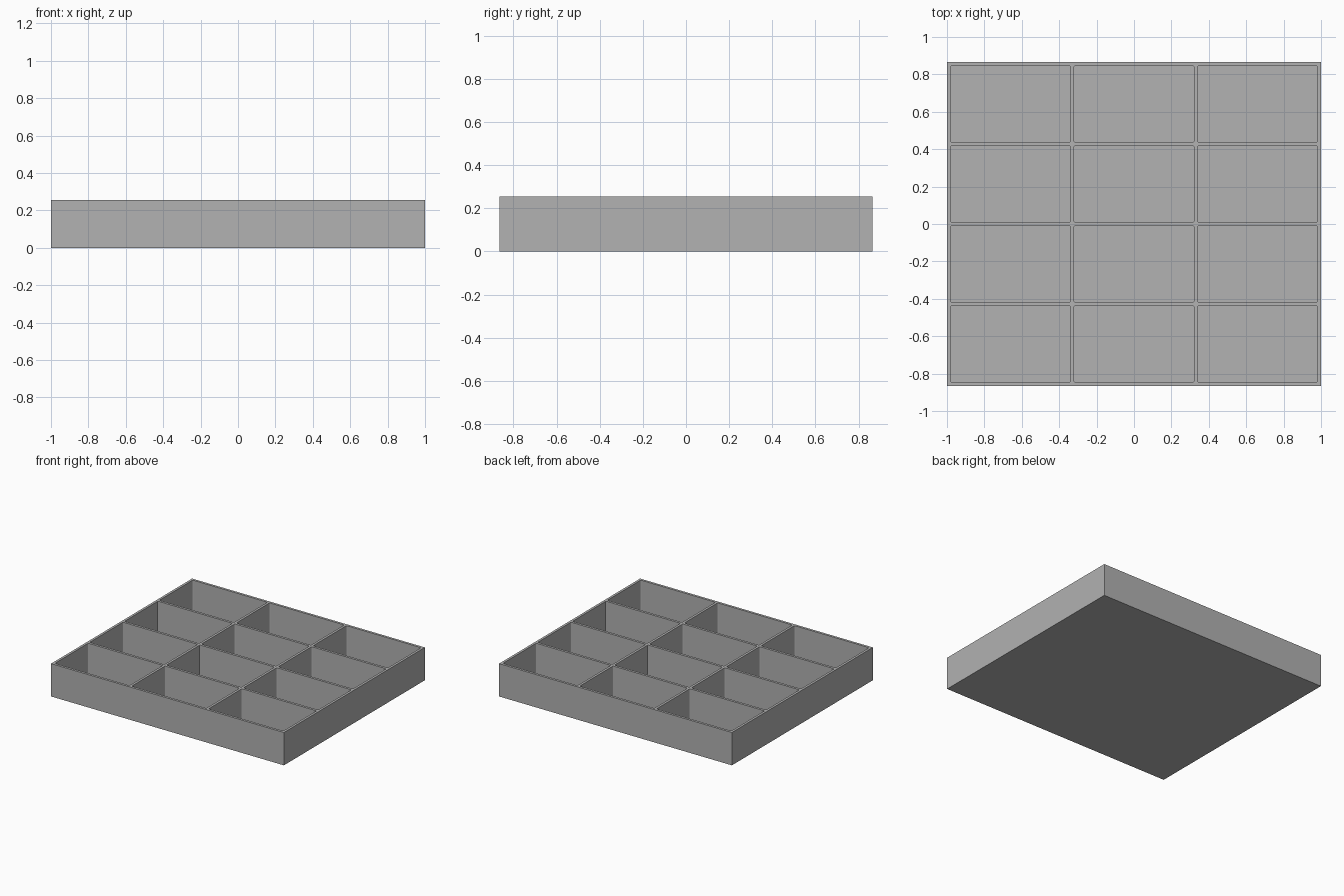
import bpy
import bmesh
from mathutils import Matrix, Vector

if "Cube" in bpy.data.objects:
    bpy.data.objects.remove(bpy.data.objects["Cube"])

WIDTH, DEPTH, HEIGHT = 2.0, 1.73, 0.255
WALL, FLOOR = 0.019, 0.02
COLS, ROWS = 3, 4
CORNER = 0.008

grey = bpy.data.materials.new("plain_grey")
grey.diffuse_color = (0.445, 0.445, 0.445, 1)
grey.use_nodes = True
grey.node_tree.nodes["Principled BSDF"].inputs["Base Color"].default_value = grey.diffuse_color


def add_box(bm, size, centre, corner=0.0):
    """Box with optionally rounded vertical edges."""
    mat = Matrix.Translation(centre) @ Matrix.Diagonal((*size, 1))
    verts = bmesh.ops.create_cube(bm, size=1, matrix=mat)["verts"]
    if corner:
        edges = {e for v in verts for e in v.link_edges}
        upright = [e for e in edges
                   if abs(e.verts[0].co.z - e.verts[1].co.z) > 0.01]
        bmesh.ops.bevel(bm, geom=upright, offset=corner, segments=3,
                        profile=0.5, affect='EDGES')


def make_object(name, bm):
    mesh = bpy.data.meshes.new(name)
    bm.to_mesh(mesh)
    bm.free()
    mesh.materials.append(grey)
    obj = bpy.data.objects.new(name, mesh)
    bpy.context.collection.objects.link(obj)
    return obj


# Solid tray block
bm = bmesh.new()
add_box(bm, (WIDTH, DEPTH, HEIGHT), Vector((0, 0, HEIGHT / 2)))
tray = make_object("compartment_tray", bm)

# Pocket cutters, one per compartment
pitch_x = (WIDTH - WALL) / COLS
pitch_y = (DEPTH - WALL) / ROWS
bm = bmesh.new()
for col in range(COLS):
    for row in range(ROWS):
        centre = Vector(((col - (COLS - 1) / 2) * pitch_x,
                         (row - (ROWS - 1) / 2) * pitch_y,
                         FLOOR + HEIGHT / 2))
        add_box(bm, (pitch_x - WALL, pitch_y - WALL, HEIGHT), centre, CORNER)
cutter = make_object("pocket_cutter", bm)

# Hollow out the compartments
cut = tray.modifiers.new("pockets", 'BOOLEAN')
cut.operation = 'DIFFERENCE'
cut.solver = 'EXACT'
cut.object = cutter
bpy.context.view_layer.objects.active = tray
tray.select_set(True)
bpy.ops.object.modifier_apply(modifier=cut.name)
bpy.data.objects.remove(cutter, do_unlink=True)
